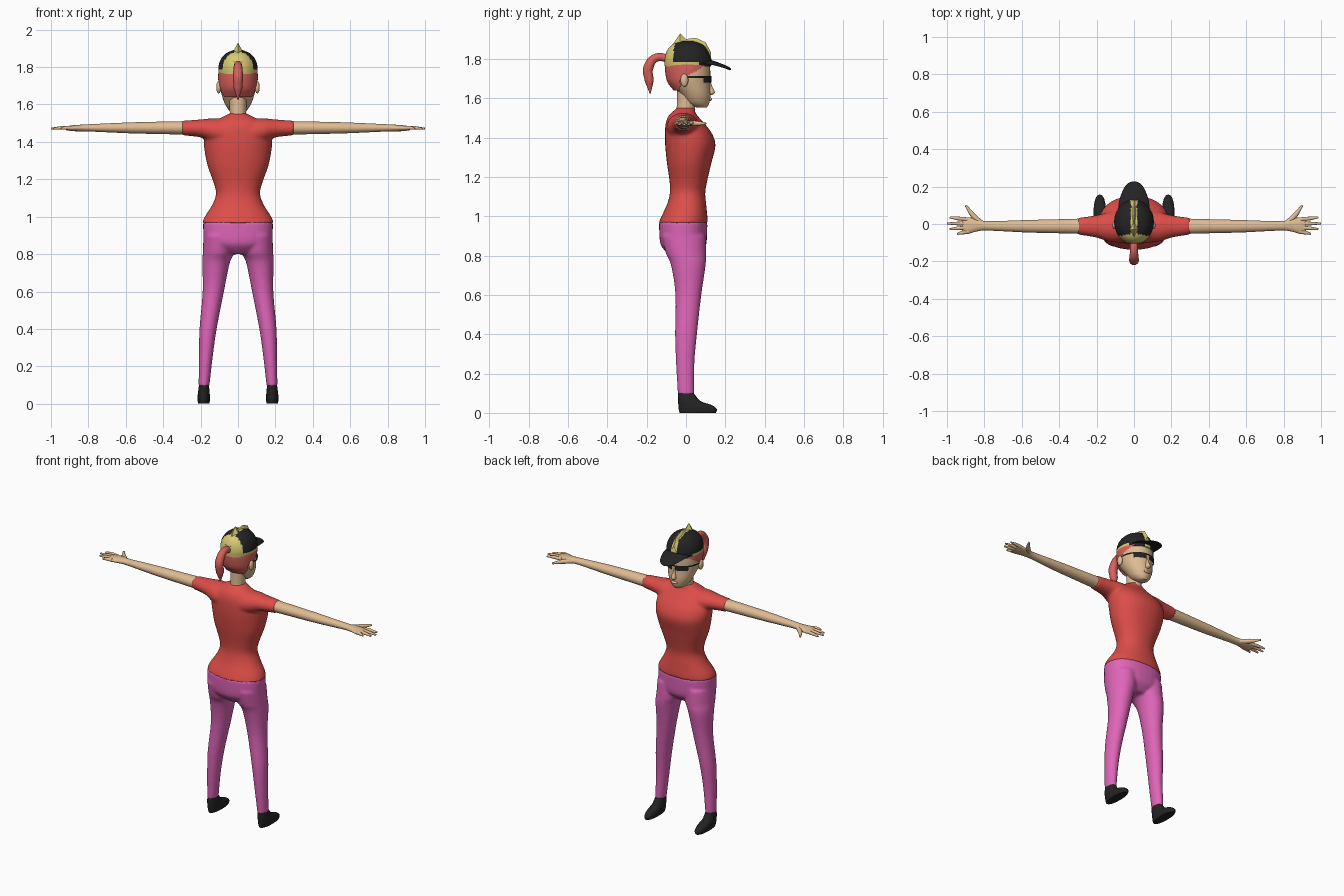
import bpy, bmesh
from math import sin, cos, pi, radians
from mathutils import Vector

cube = bpy.data.objects.get("Cube")
if cube:
    bpy.data.objects.remove(cube, do_unlink=True)


def material(name, r, g, b):
    m = bpy.data.materials.new(name)
    m.use_nodes = True
    m.diffuse_color = (r, g, b, 1)
    m.node_tree.nodes["Principled BSDF"].inputs["Base Color"].default_value = (r, g, b, 1)
    return m


RED = material("shirt red", 0.72, 0.075, 0.065)
PINK = material("trouser pink", 0.74, 0.13, 0.48)
SKIN = material("skin", 0.74, 0.50, 0.29)
HAIR = material("coral hair", 0.68, 0.12, 0.105)
YELLOW = material("straw yellow", 0.68, 0.59, 0.17)
BLACK = material("black", 0.017, 0.017, 0.017)


def smooth_rings(rings, steps):
    """Catmull-Rom interpolation between the key rings."""
    out = []
    for i in range(len(rings) - 1):
        p0, p1 = rings[max(i - 1, 0)], rings[i]
        p2, p3 = rings[i + 1], rings[min(i + 2, len(rings) - 1)]
        for k in range(steps):
            t = k / steps
            out.append([b + 0.5 * t * (c - a + t * (2 * a - 5 * b + 4 * c - d + t * (3 * (b - c) + d - a)))
                        for a, b, c, d in zip(p0, p1, p2, p3)])
    return out + [list(rings[-1])]


def power(v, e):
    return abs(v) ** e * (1 if v >= 0 else -1)


def loft(bm, rings, axis="z", side=1, n=32, steps=4, p=2.0):
    """Rings are (position on axis, centre a, centre b, radius a, radius b)."""
    loops = []
    for t, a, b, ra, rb in smooth_rings(rings, steps):
        loop = []
        for k in range(n):
            w = 2 * pi * k / n
            u, v = a + ra * power(cos(w), 2 / p), b + rb * power(sin(w), 2 / p)
            x, y, z = {"x": (t, u, v), "y": (u, t, v), "z": (u, v, t)}[axis]
            loop.append(bm.verts.new((x * side, y, z)))
        loops.append(loop)
    for lo, hi in zip(loops, loops[1:]):
        for k in range(n):
            bm.faces.new((lo[k], lo[(k + 1) % n], hi[(k + 1) % n], hi[k]))
    bm.faces.new(loops[0])
    bm.faces.new(loops[-1])


def finish(name, bm, mats, keep=None, paint=None, blend=False, flat=False):
    bmesh.ops.recalc_face_normals(bm, faces=bm.faces[:])
    if keep:
        drop = [f for f in bm.faces if not keep(f.calc_center_median())]
        bmesh.ops.delete(bm, geom=drop, context="FACES")
    for f in bm.faces:
        f.smooth = not flat
        if paint:
            f.material_index = paint(f.calc_center_median())
    me = bpy.data.meshes.new(name)
    bm.to_mesh(me)
    bm.free()
    for m in mats:
        me.materials.append(m)
    ob = bpy.data.objects.new(name, me)
    bpy.context.collection.objects.link(ob)
    if blend:
        # fuse overlapping lofts into one skin
        r = ob.modifiers.new("fuse", "REMESH")
        r.mode, r.voxel_size, r.use_smooth_shade = "VOXEL", 0.008, True
        s = ob.modifiers.new("soften", "SMOOTH")
        s.factor, s.iterations = 0.5, 6
    elif not flat:
        me.set_sharp_from_angle(angle=radians(50))
    return ob


def part(name, mat, rings, **kw):
    bm = bmesh.new()
    loft(bm, rings, **kw)
    return finish(name, bm, [mat])


def tube(name, mat, pts):
    """Tapered tube through (x, y, z, radius) points."""
    cu = bpy.data.curves.new(name, "CURVE")
    cu.dimensions, cu.bevel_depth, cu.bevel_resolution = "3D", 1.0, 3
    cu.resolution_u, cu.use_fill_caps = 6, True
    sp = cu.splines.new("BEZIER")
    sp.bezier_points.add(len(pts) - 1)
    for bp, (x, y, z, r) in zip(sp.bezier_points, pts):
        bp.co, bp.radius = (x, y, z), r
        bp.handle_left_type = bp.handle_right_type = "AUTO"
    cu.materials.append(mat)
    bpy.context.collection.objects.link(bpy.data.objects.new(name, cu))


def ball(name, mat, loc, size):
    bm = bmesh.new()
    bmesh.ops.create_uvsphere(bm, u_segments=16, v_segments=10, radius=1)
    for v in bm.verts:
        v.co = Vector(loc) + Vector(v.co[i] * size[i] for i in range(3))
    finish(name, bm, [mat])


# Shirt: torso and both sleeves
bm = bmesh.new()
loft(bm, [(0.965, 0, -0.014, 0.192, 0.126), (1.0, 0, -0.008, 0.178, 0.117), (1.06, 0, 0.003, 0.14, 0.1),
          (1.12, 0, 0.008, 0.118, 0.09), (1.18, 0, 0.012, 0.13, 0.096), (1.27, 0, 0.016, 0.162, 0.113),
          (1.36, 0, 0.022, 0.18, 0.128), (1.42, 0, 0.013, 0.182, 0.12), (1.47, 0, -0.004, 0.165, 0.1),
          (1.51, 0, -0.015, 0.125, 0.075), (1.535, 0, -0.01, 0.08, 0.055), (1.552, 0, 0, 0.046, 0.046)], p=2.15)
for s in (1, -1):
    loft(bm, [(0.08, -0.015, 1.45, 0.085, 0.075), (0.14, -0.015, 1.462, 0.078, 0.064),
              (0.2, -0.013, 1.472, 0.06, 0.048), (0.298, -0.012, 1.474, 0.045, 0.039)], axis="x", side=s)
finish("shirt", bm, [RED], blend=True)

# Trousers: hips and both legs
bm = bmesh.new()
loft(bm, [(0.8, 0, -0.01, 0.07, 0.07), (0.84, 0, -0.012, 0.15, 0.108), (0.88, 0, -0.014, 0.182, 0.12),
          (0.975, 0, -0.014, 0.187, 0.123)], p=2.3)
for s in (1, -1):
    loft(bm, [(0.092, 0.182, 0, 0.029, 0.042), (0.25, 0.172, -0.004, 0.037, 0.047), (0.4, 0.16, 0, 0.046, 0.056),
              (0.6, 0.132, 0.012, 0.057, 0.066), (0.75, 0.118, 0.012, 0.073, 0.088),
              (0.81, 0.104, 0, 0.084, 0.102), (0.9, 0.098, -0.012, 0.087, 0.112)], side=s)
finish("trousers", bm, [PINK], blend=True)

for s, label in ((1, "left"), (-1, "right")):
    # Shoe
    part(label + "_shoe", BLACK, [(0.0, 0.183, 0.06, 0.029, 0.092), (0.018, 0.183, 0.06, 0.033, 0.097),
         (0.04, 0.183, 0.046, 0.033, 0.085), (0.06, 0.183, 0.017, 0.031, 0.057),
         (0.1, 0.182, 0, 0.027, 0.04)], side=s, n=24, p=2.3)
    # Arm and palm
    part(label + "_arm", SKIN, [(0.27, -0.012, 1.475, 0.041, 0.036), (0.42, -0.012, 1.475, 0.037, 0.033),
         (0.58, -0.012, 1.475, 0.033, 0.029), (0.78, -0.01, 1.475, 0.025, 0.02),
         (0.84, -0.006, 1.474, 0.034, 0.018), (0.89, -0.009, 1.473, 0.044, 0.015),
         (0.92, -0.01, 1.472, 0.038, 0.009)], axis="x", side=s, n=24)
    # Fingers and thumb
    for i, (y0, y1, tip) in enumerate([(0.024, 0.035, 0.985), (0.002, 0.003, 1.0),
                                       (-0.019, -0.027, 0.985), (-0.041, -0.053, 0.945)]):
        tube(f"{label}_finger_{i + 1}", SKIN, [(0.885 * s, y0, 1.474, 0.011), (0.94 * s if tip > 0.95 else 0.92 * s, (y0 + y1) / 2, 1.475, 0.01),
                                               (tip * s, y1, 1.471, 0.005)])
    tube(label + "_thumb", SKIN, [(0.81 * s, 0.0, 1.473, 0.014), (0.86 * s, 0.045, 1.473, 0.014),
                                  (0.9 * s, 0.1, 1.472, 0.006)])
    ball(label + "_ear", SKIN, (0.103 * s, -0.008, 1.692), (0.013, 0.02, 0.033))

# Head, neck and face
HEAD = [(1.553, 0, 0.08, 0.025, 0.025), (1.575, 0, 0.062, 0.053, 0.056), (1.62, 0, 0.048, 0.077, 0.077),
        (1.68, 0, 0.022, 0.094, 0.1), (1.73, 0, 0.018, 0.099, 0.106), (1.79, 0, 0.014, 0.096, 0.103),
        (1.84, 0, 0.01, 0.074, 0.082), (1.875, 0, 0.01, 0.025, 0.03)]
part("head", SKIN, HEAD)
part("neck", SKIN, [(1.5, 0, -0.005, 0.048, 0.048), (1.56, 0, 0, 0.044, 0.047), (1.66, 0, 0.005, 0.05, 0.05)])
part("nose", SKIN, [(1.618, 0, 0.122, 0.01, 0.012), (1.63, 0, 0.125, 0.016, 0.022),
                    (1.66, 0, 0.12, 0.009, 0.014), (1.69, 0, 0.116, 0.006, 0.008)], n=12)
ball("lips", SKIN, (0, 0.122, 1.596), (0.023, 0.01, 0.009))


# Glasses: lenses and side bars wrapped around the head
def glasses_area(c):
    lens = c.y > 0.05 and 0.014 < abs(c.x) < 0.078 and 1.678 < c.z < 1.716
    return lens or (c.y > -0.01 and 1.704 < c.z < 1.716)


bm = bmesh.new()
loft(bm, [(z, a, b, ra + 0.007, rb + 0.007) for z, a, b, ra, rb in HEAD], n=64, steps=10)
finish("glasses", bm, [BLACK], keep=glasses_area)

# Hair swept back to a ponytail
bm = bmesh.new()
loft(bm, [(1.64, 0, 0, 0.084, 0.062), (1.68, 0, 0.01, 0.1, 0.103), (1.72, 0, 0.01, 0.105, 0.114),
          (1.77, 0, 0.01, 0.105, 0.117), (1.83, 0, 0.005, 0.092, 0.108)], n=64, steps=8)
finish("hair", bm, [HAIR], keep=lambda c: c.y < -0.03 + 1.6 * max(0, c.z - 1.69))
tube("ponytail", HAIR, [(0, -0.085, 1.8, 0.02), (0, -0.15, 1.808, 0.022), (0, -0.192, 1.755, 0.027),
                        (0, -0.187, 1.69, 0.024), (0, -0.182, 1.625, 0.003)])


# Cap crown: black panels, yellow band behind and along the middle
def crown_colour(c):
    band = c.z < 1.787 and c.y < 0.07
    return 1 if abs(c.x) < 0.016 or c.y < -0.05 - 0.2 * abs(c.x) or band else 0


bm = bmesh.new()
loft(bm, [(1.762, 0, 0.01, 0.104, 0.118), (1.8, 0, 0.01, 0.105, 0.119), (1.84, 0, 0.008, 0.093, 0.106),
          (1.872, 0, 0.008, 0.066, 0.08), (1.893, 0, 0.008, 0.02, 0.03)], n=64, steps=6)
finish("cap_crown", bm, [BLACK, YELLOW], paint=crown_colour)

# Cap brim, drooping at the sides
bm = bmesh.new()
loft(bm, [(0.07, 0, 1.797, 0.085, 0.008), (0.12, 0, 1.79, 0.08, 0.008), (0.18, 0, 1.769, 0.06, 0.008),
          (0.215, 0, 1.754, 0.035, 0.008), (0.228, 0, 1.748, 0.008, 0.004)], axis="y")
for v in bm.verts:
    v.co.z -= 2.5 * v.co.x ** 2
finish("cap_brim", bm, [BLACK])

# Spiky yellow crest
bm = bmesh.new()
rows = [[bm.verts.new((w, y, z - 1.8 * abs(w))) for w in (-0.026, 0, 0.026)]
        for y, z in [(-0.105, 1.82), (-0.07, 1.872), (-0.03, 1.93), (0, 1.902),
                     (0.05, 1.908), (0.1, 1.885), (0.127, 1.835)]]
for a, b in zip(rows, rows[1:]):
    for k in (0, 1):
        bm.faces.new((a[k], a[k + 1], b[k + 1], b[k]))
for f in bm.faces:
    f.normal_update()
    if f.normal.z < 0:
        f.normal_flip()
finish("crest", bm, [YELLOW], flat=True)
